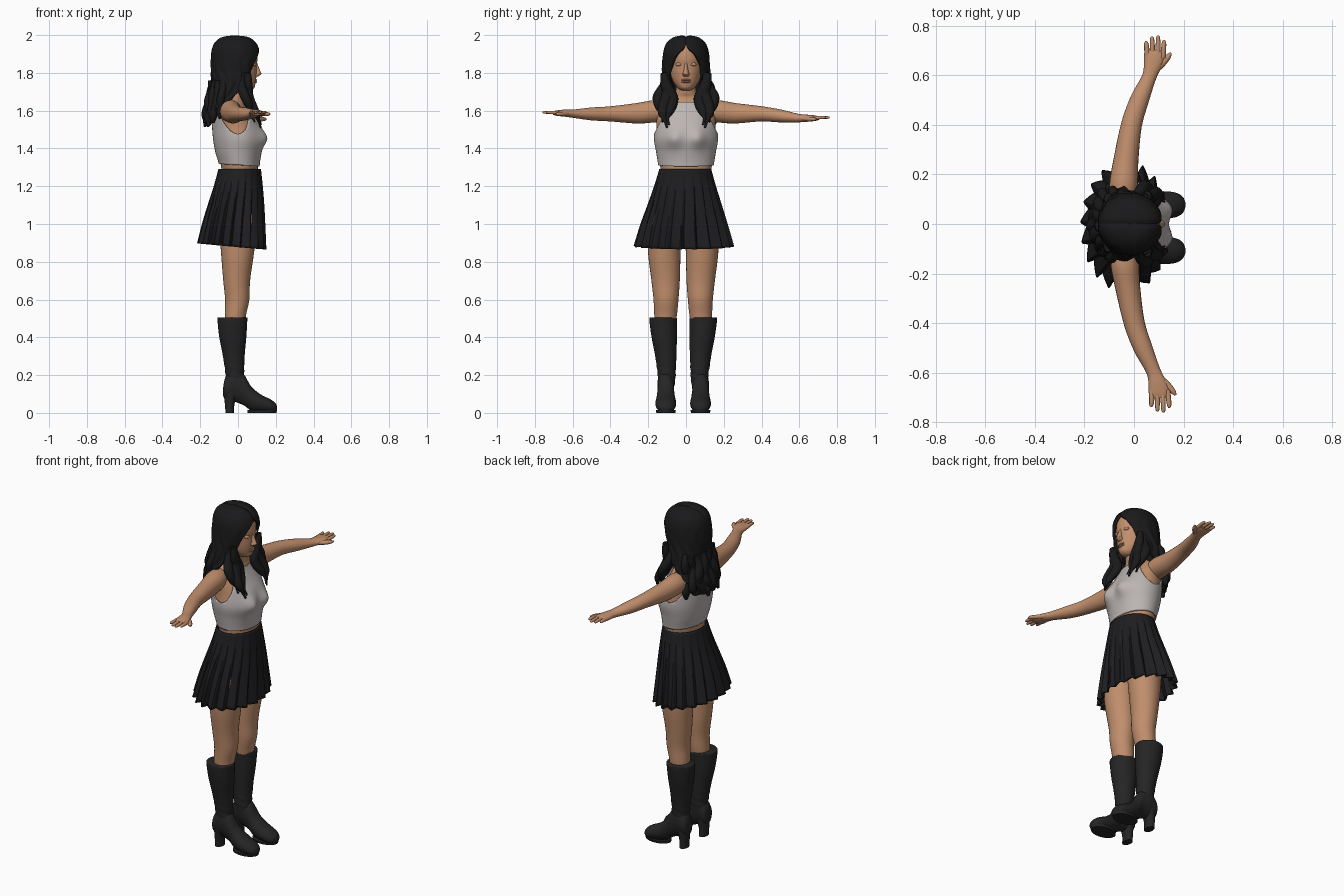
import bpy, bmesh, math
from mathutils import Vector

if "Cube" in bpy.data.objects:
    bpy.data.objects.remove(bpy.data.objects["Cube"])

YC = -0.015  # the hips and legs sit slightly off the centre line


def material(name, rgb):
    m = bpy.data.materials.new(name)
    m.diffuse_color = (*rgb, 1)
    m.use_nodes = True
    m.node_tree.nodes["Principled BSDF"].inputs["Base Color"].default_value = m.diffuse_color
    return m


SKIN = material("skin", (0.53, 0.27, 0.15))
LIPS = material("lips", (0.47, 0.21, 0.13))
CLOTH = material("grey_cloth", (0.50, 0.46, 0.45))
HAIR = material("black_hair", (0.010, 0.010, 0.011))
SKIRT = material("black_cloth", (0.013, 0.013, 0.015))
BOOT = material("black_leather", (0.018, 0.018, 0.018))


def level(x0, x1, z, ry, cy=0, a=0):
    """Horizontal ring from x0 to x1, opened at the front by half angle a."""
    return [(x0 + x1) / 2, cy, z, (x1 - x0) / 2, 0, 0, 0, ry, 0, a]


def upright(x, z0, z1, ry, cy):
    """Ring in the yz plane."""
    return [x, cy, (z0 + z1) / 2, 0, ry, 0, 0, 0, (z1 - z0) / 2, 0]


def finish(name, bm, mat, angle=50, thick=0):
    me = bpy.data.meshes.new(name)
    bm.to_mesh(me)
    bm.free()
    me.materials.append(mat)
    me.shade_smooth()
    me.set_sharp_from_angle(angle=math.radians(angle))
    ob = bpy.data.objects.new(name, me)
    bpy.context.collection.objects.link(ob)
    if thick:
        mod = ob.modifiers.new("thickness", "SOLIDIFY")
        mod.thickness = thick
    return ob


def loft_mesh(rings, n=32, sub=5, cap=True, warp=None):
    """Skin smoothly interpolated rings."""
    is_open = any(r[9] for r in rings)
    path = []
    for i in range(len(rings) - 1):
        p0, p1, p2 = rings[max(i - 1, 0)], rings[i], rings[i + 1]
        p3 = rings[min(i + 2, len(rings) - 1)]
        for k in range(sub):
            t = k / sub
            path.append([b + 0.5 * t * (c - a + t * (2*a - 5*b + 4*c - d + t * (3*b - a - 3*c + d)))
                         for a, b, c, d in zip(p0, p1, p2, p3)])
    path.append(rings[-1])
    bm = bmesh.new()
    rows = []
    for r in path:
        c, u, v, a = Vector(r[:3]), Vector(r[3:6]), Vector(r[6:9]), max(r[9], 0)
        row = []
        for j in range(n + (1 if is_open else 0)):
            th = a + (2 * math.pi - 2 * a) * j / n
            p = c + u * math.cos(th) + v * math.sin(th)
            row.append(bm.verts.new(warp(p, th, c) if warp else p))
        rows.append(row)
    for lo, hi in zip(rows, rows[1:]):
        for j in range(n):
            k = j + 1 if is_open else (j + 1) % n
            bm.faces.new((lo[j], lo[k], hi[k], hi[j]))
    if cap:
        bm.faces.new(rows[0])
        bm.faces.new(rows[-1])
        bmesh.ops.recalc_face_normals(bm, faces=bm.faces)
    return bm


def loft(name, rings, mat, **kw):
    return finish(name, loft_mesh(rings, **kw), mat)


def tube(name, pts, mat, n=16, sub=4):
    """Tube along points (x, y, z, sideways radius, other radius)."""
    rings = []
    for i, p in enumerate(pts):
        t = (Vector(pts[min(i + 1, len(pts) - 1)][:3]) - Vector(pts[max(i - 1, 0)][:3])).normalized()
        ref = Vector((1, 0, 0)) if abs(t.z) > 0.6 else Vector((0, 0, 1))
        u = t.cross(ref).normalized()
        v = u.cross(t).normalized()
        rings.append([*p[:3], *(u * p[3]), *(v * p[4]), 0])
    return loft(name, rings, mat, n=n, sub=sub)


def ball(name, c, s, mat):
    bm = bmesh.new()
    bmesh.ops.create_uvsphere(bm, u_segments=20, v_segments=12, radius=1)
    for v in bm.verts:
        v.co = Vector([c[i] + s[i] * v.co[i] for i in range(3)])
    return finish(name, bm, mat)


# Torso and neck
def bust(p, th, c):
    if p.x > c.x:
        p.x += 0.026 * math.exp(-((abs(p.y) - 0.065) / 0.042) ** 2 - ((p.z - 1.455) / 0.05) ** 2)
    return p


BODY = [(-.08, .06, .97, .11), (-.115, .095, 1.06, .155), (-.105, .105, 1.17, .145),
        (-.09, .107, 1.25, .132), (-.09, .105, 1.31, .137), (-.11, .115, 1.38, .148),
        (-.122, .128, 1.45, .160), (-.127, .110, 1.52, .156), (-.122, .075, 1.58, .156),
        (-.105, .048, 1.63, .135), (-.08, .035, 1.67, .085), (-.065, .042, 1.70, .056),
        (-.055, .05, 1.77, .05)]
loft("torso", [level(*r) for r in BODY], SKIN, n=64, warp=bust)

# Cropped halter top: an offset copy of the torso trimmed by planes
o = 0.010
bm = loft_mesh([level(a - o, b + o, z, ry + o) for a, b, z, ry in BODY], n=96, sub=6, cap=False, warp=bust)
for co, no in (((0, 0, 1.312), (-.06, 0, -1)), ((0, 0, 1.645), (0, 0, 1)),
               ((0, .088, 1.64), (0, 1, .5)), ((0, -.088, 1.64), (0, -1, .5))):
    bmesh.ops.bisect_plane(bm, geom=bm.verts[:] + bm.edges[:] + bm.faces[:],
                           plane_co=co, plane_no=Vector(no).normalized(), clear_outer=True)
finish("crop_top", bm, CLOTH, thick=0.008)


# Pleated skirt
def pleat(p, th, c):
    f = min(max((1.29 - c.z) / 0.41, 0), 1)
    saw = (th * 20 / (2 * math.pi)) % 1
    saw = saw / 0.8 if saw < 0.8 else (1 - saw) / 0.2
    d = (p - c) * (1 + 0.15 * f ** 0.8 * (saw - 0.75))
    return c + d + Vector((0, 0, -0.09 * f * d.x))


bm = loft_mesh([level(-.212, .146, .882, .26, YC + .004), level(-.185, .142, 1.0, .227, YC + .005),
                level(-.157, .138, 1.1, .195, YC + .008), level(-.127, .131, 1.2, .163, YC + .01),
                level(-.104, .122, 1.29, .138, -.004)], n=240, cap=False, warp=pleat)
finish("pleated_skirt", bm, SKIRT, angle=35, thick=0.008)

# Legs and heeled boots
for s, side in ((1, "left"), (-1, "right")):
    def at(rows):
        return [level(a, b, z, ry, YC + s * y) for a, b, z, ry, y in rows]

    loft(side + "_leg", at([(-.07, .035, .44, .05, .098), (-.07, .043, .52, .06, .093),
                            (-.068, .06, .6, .066, .091), (-.078, .064, .7, .075, .093),
                            (-.09, .085, .85, .086, .1), (-.1, .1, 1.0, .088, .098),
                            (-.09, .09, 1.12, .07, .085)]), SKIN)
    crease = lambda p, th, c: c + (p - c) * (1 + 0.035 * math.sin(c.z * 150 + 2 * th) * math.exp(-((c.z - .22) / .05) ** 2))
    loft(side + "_boot_shaft", at([(-.068, .035, .15, .044, .088), (-.066, .032, .2, .047, .087),
                                   (-.08, .035, .3, .056, .092), (-.099, .044, .4, .067, .1),
                                   (-.107, .048, .47, .072, .105), (-.109, .05, .5, .073, .106),
                                   (-.105, .046, .506, .069, .106)]), BOOT, sub=8, warp=crease)
    y = YC + s * .092
    loft(side + "_boot_foot", [upright(*r, y) for r in (
        (-.079, .09, .13, .015), (-.066, .072, .19, .04), (-.02, .06, .235, .045), (.03, .04, .205, .043),
        (.07, .012, .14, .049), (.12, .002, .098, .055), (.17, .0, .073, .049), (.197, .004, .053, .032),
        (.207, .015, .035, .01))], BOOT)
    loft(side + "_boot_heel", at([(-.066, -.02, 0, .034, .092), (-.07, -.018, .05, .034, .092),
                                  (-.077, .005, .11, .04, .092)]), BOOT)
    loft(side + "_boot_sole", at([(.05, .203, 0, .05, .092), (.05, .207, .014, .053, .092)]), BOOT, sub=1)

# Arms and hands
for s, side in ((1, "left"), (-1, "right")):
    def arm(pts):
        out = []
        for x, y, z, a, b in pts:
            low = s < 0
            out.append((x + (.02 * y / .7 if low else 0), s * y,
                        z + (.027 * min(max((y - .42) / .2, 0), 1) if low else 0), a, b))
        return out

    tube(side + "_arm", arm([(-.045, .09, 1.59, .05, .055), (-.042, .16, 1.597, .057, .059),
                             (-.032, .26, 1.586, .05, .054), (-.01, .4, 1.583, .042, .040),
                             (.022, .5, 1.572, .038, .034), (.06, .59, 1.561, .029, .023),
                             (.075, .64, 1.56, .036, .019), (.082, .68, 1.56, .042, .015),
                             (.084, .702, 1.56, .036, .010)]), SKIN, n=24, sub=5)
    for i, tip in enumerate((.738, .756, .76, .742)):
        x = .053 + .021 * i
        tube(f"{side}_finger_{i + 1}", arm([(x, .67, 1.561, .011, .011), (x - .002 + .002 * i, .715, 1.564, .010, .009),
                                            (x - .004 + .003 * i, tip - .008, 1.564, .008, .007),
                                            (x - .004 + .003 * i, tip, 1.564, .003, .003)]), SKIN, n=10)
    tube(side + "_thumb", arm([(.085, .62, 1.558, .014, .012), (.115, .65, 1.555, .015, .012),
                               (.138, .675, 1.555, .011, .010), (.149, .69, 1.555, .004, .004)]), SKIN, n=10)

# Head and face
loft("head", [level(*r) for r in ((.0, .07, 1.708, .025), (-.03, .087, 1.722, .045), (-.065, .094, 1.755, .069),
                                  (-.095, .099, 1.795, .082), (-.11, .099, 1.84, .089), (-.115, .103, 1.88, .089),
                                  (-.1, .09, 1.935, .078), (-.05, .04, 1.97, .035))], SKIN)
loft("nose", [level(.08, .108, 1.782, .014), level(.08, .123, 1.793, .018), level(.08, .121, 1.803, .014),
              level(.08, .108, 1.835, .009), level(.08, .099, 1.862, .007)], SKIN, n=16)
for z in (1.752, 1.762):
    ball("lip", (.09, 0, z), (.011, .024, .006), LIPS)
for y in (-.037, .037):
    ball("eyelid", (.084, y, 1.845), (.013, .018, .010), SKIN)


# Hair shell with a face opening
def wave(p, th, c):
    f = min(max((1.93 - c.z) / 0.3, 0), 1)
    d = (p - c) * (1 + 0.045 * f * math.sin(th * 13 + 2.5 * math.sin(c.z * 28)))
    part = 0.007 * math.exp(-(p.y / .012) ** 2) if c.z > 1.9 else 0
    return c + d - Vector((0, 0, part))


bm = loft_mesh([level(*r[:4], 0, r[4]) for r in (
    (-.18, .03, 1.535, .14, 2.2), (-.18, .045, 1.6, .152, 2.05), (-.165, .06, 1.65, .15, 1.65),
    (-.15, .07, 1.7, .14, 1.15), (-.141, .08, 1.75, .133, .9), (-.143, .1, 1.8, .128, .78),
    (-.145, .113, 1.85, .126, .66), (-.143, .118, 1.9, .122, .4), (-.137, .11, 1.935, .114, .1),
    (-.122, .093, 1.965, .098, 0), (-.085, .055, 1.991, .06, 0), (-.02, -.015, 2.0, .003, 0))],
    n=120, sub=6, cap=False, warp=wave)
finish("hair_shell", bm, HAIR, thick=0.02)

# Wavy locks in front of the shoulders
for s in (1, -1):
    for i, (dx, dy, end) in enumerate(((0, -.018, 1.525), (.004, .008, 1.51), (-.025, .03, 1.54))):
        pts = []
        for k in range(9):
            t = k / 8
            r = (.018 + .014 * math.sin(math.pi * min(t * 1.15, 1))) * (1 if t < .85 else 1.9 - t * 1.6)
            pts.append((.045 + dx + .075 * t * t + .006 * math.sin(9 * t + i),
                        s * (.103 + dy * min(t * 2, 1) + .013 * math.sin(9 * t + 1.5 * i)),
                        1.80 + (end - 1.80) * t, r, r * .8))
        tube("front_lock", pts, HAIR, n=12)

# Curling locks down the back
for i in range(9):
    th = math.radians(115 + 130 * i / 8)
    end = 1.515 + .022 * (i % 3)
    pts = []
    for k in range(8):
        t = k / 7
        g = .098 + .028 * t + .008 * math.sin(8 * t + 2 * i)
        r = .022 + .008 * math.sin(math.pi * t) - (.014 if k == 7 else 0)
        pts.append((-.035 - .012 * t + g * math.cos(th), (g + .022) * math.sin(th) + .008 * math.sin(9 * t + i),
                    1.76 + (end - 1.76) * t, r, r * .75))
    tube("back_lock", pts, HAIR, n=12)
